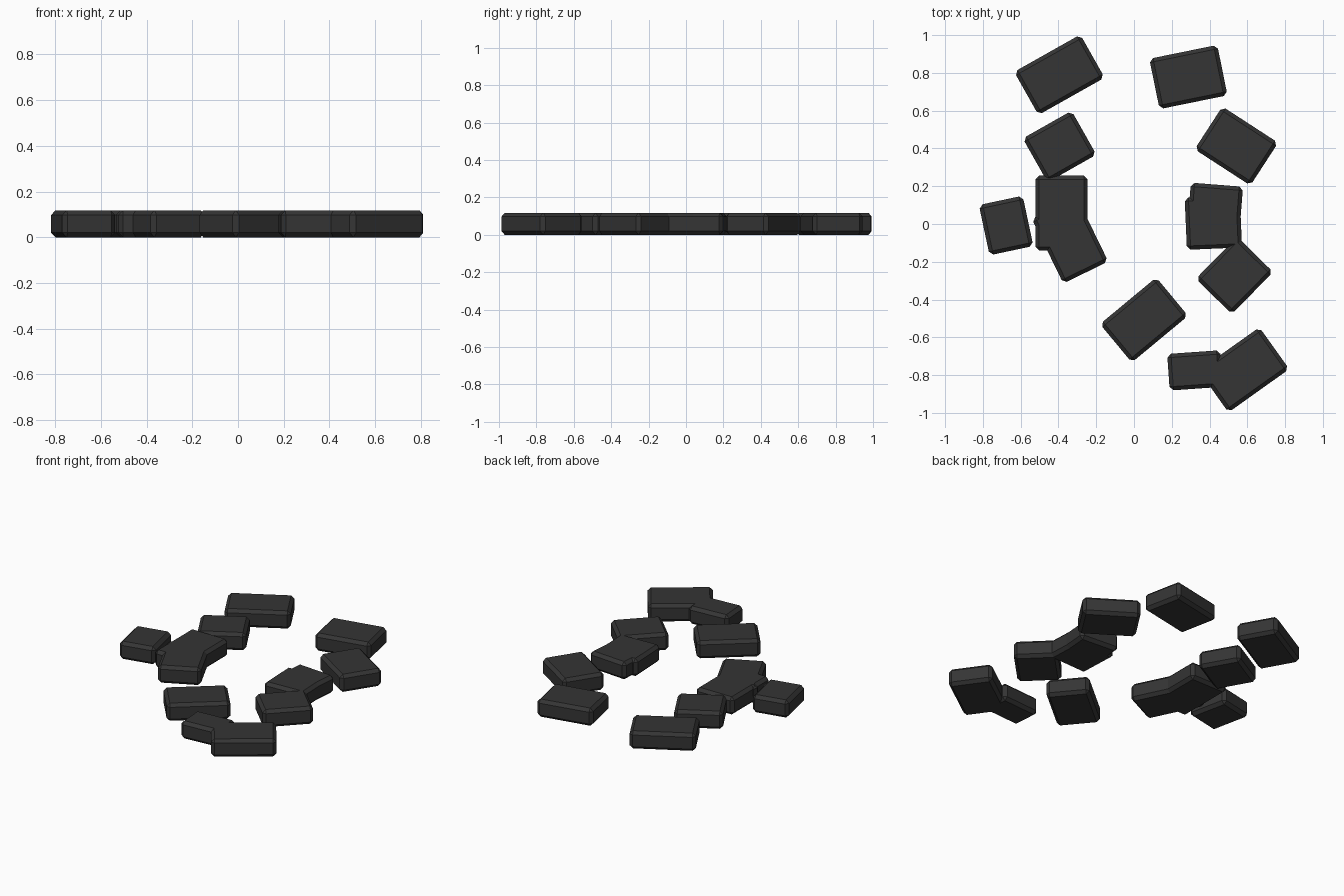
import bpy, math

if "Cube" in bpy.data.objects:
    bpy.data.objects.remove(bpy.data.objects["Cube"])

HEIGHT = 0.118
BEVEL = 0.02

dark = bpy.data.materials.new("dark grey")
dark.diffuse_color = (0.035, 0.035, 0.035, 1)
dark.use_nodes = True
dark.node_tree.nodes["Principled BSDF"].inputs["Base Color"].default_value = dark.diffuse_color


def block(name, x, y, length, width, angle):
    """Chamfered slab lying on the ground, turned about z."""
    bpy.ops.mesh.primitive_cube_add(size=1, location=(x, y, HEIGHT / 2))
    ob = bpy.context.object
    ob.name = name
    ob.scale = (length + 0.012, width + 0.012, HEIGHT)
    bpy.ops.object.transform_apply(location=False, rotation=False, scale=True)
    ob.rotation_euler.z = math.radians(angle)
    bevel = ob.modifiers.new("chamfer", 'BEVEL')
    bevel.width = BEVEL
    bevel.segments = 1
    ob.data.materials.append(dark)


# x, y, length, width, angle of each scattered block
blocks = {
    "back_left_block": (-0.395, 0.79, 0.39, 0.25, 29.4),
    "upper_left_block": (-0.394, 0.41, 0.285, 0.255, 29.5),
    "middle_left_block": (-0.384, 0.058, 0.265, 0.385, 0),
    "lower_left_block": (-0.339, -0.085, 0.37, 0.253, -64),
    "outer_left_block": (-0.677, -0.008, 0.225, 0.26, 12),
    "back_right_block": (0.288, 0.778, 0.355, 0.26, 11.5),
    "upper_right_block": (0.542, 0.413, 0.34, 0.258, -33),
    "middle_right_block": (0.427, 0.055, 0.265, 0.295, -4.5),
    "middle_right_under_block": (0.42, 0.008, 0.28, 0.265, 2.5),
    "lower_right_block": (0.532, -0.272, 0.30, 0.255, 45.5),
    "front_middle_block": (0.053, -0.508, 0.375, 0.252, 39.7),
    "front_right_block": (0.582, -0.772, 0.383, 0.26, 35.5),
    "front_small_block": (0.323, -0.775, 0.27, 0.182, 4),
}
for name, dims in blocks.items():
    block(name, *dims)
